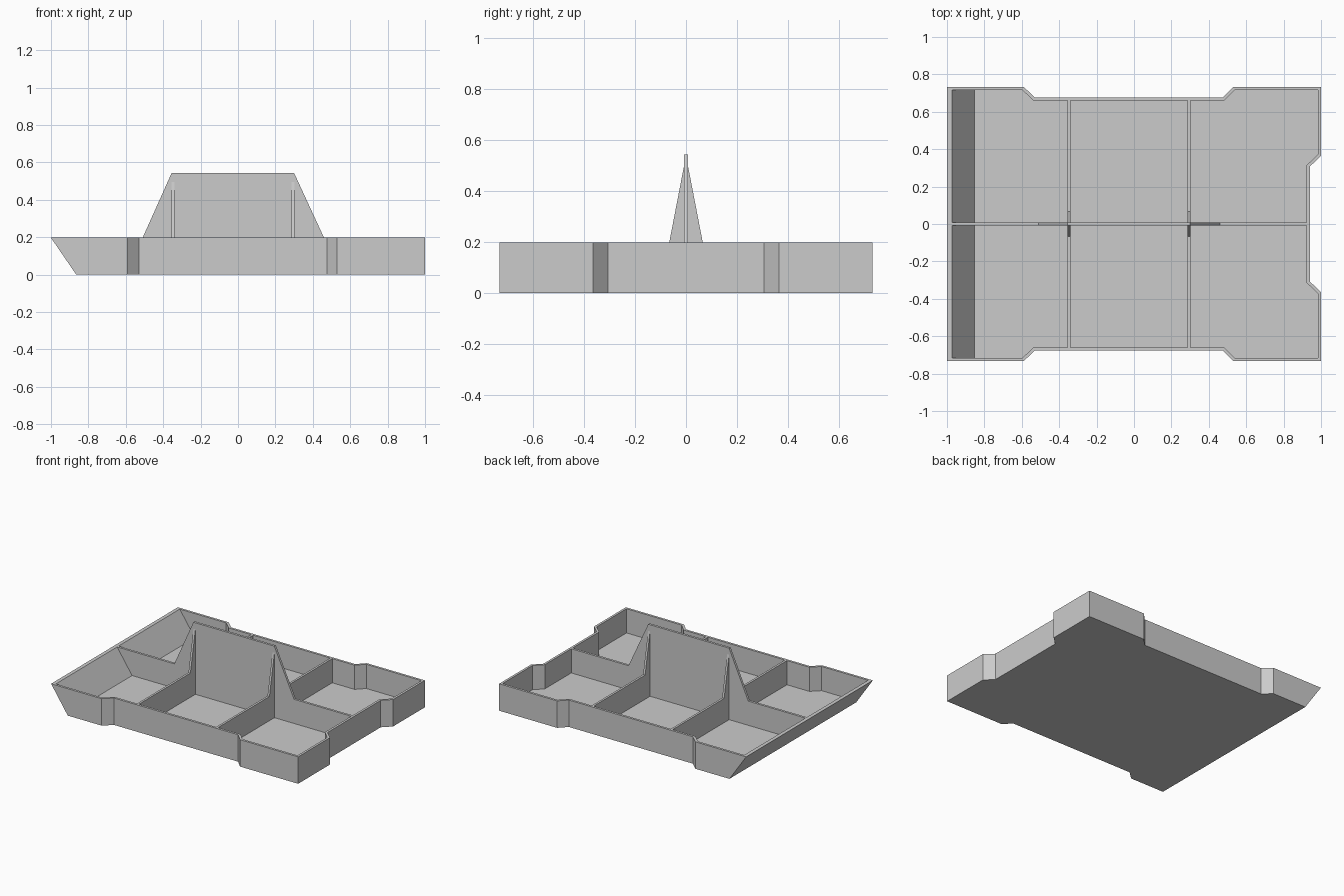
import bpy, bmesh

if "Cube" in bpy.data.objects:
    bpy.data.objects.remove(bpy.data.objects["Cube"])

RIM, FLOOR, WALL = 0.197, 0.02, 0.017
SLOPE = 0.135 / RIM          # lean of the pouring end

grey = bpy.data.materials.new("plain grey")
grey.use_nodes = True
colour = (0.6, 0.6, 0.6, 1)
grey.diffuse_color = colour
grey.node_tree.nodes["Principled BSDF"].inputs["Base Color"].default_value = colour


def finish(name, bm):
    bmesh.ops.recalc_face_normals(bm, faces=bm.faces)
    mesh = bpy.data.meshes.new(name)
    bm.to_mesh(mesh)
    bm.free()
    mesh.materials.append(grey)
    bpy.context.collection.objects.link(bpy.data.objects.new(name, mesh))


def outline(t):
    """Tray plan inset by t, with mitred corners."""
    k = t * 0.414
    half = [(-1 + 1.6 * t, 0.733 - t), (-0.59 - k, 0.733 - t),
            (-0.53 - k, 0.677 - t), (0.475 + k, 0.677 - t),
            (0.53 + k, 0.733 - t), (1 - t, 0.733 - t),
            (1 - t, 0.365 + k), (0.94 - t, 0.307 + k)]
    return half + [(x, -y) for x, y in reversed(half)]


def ring(bm, t, z):
    pts = outline(t)
    left = min(x for x, y in pts)
    return [bm.verts.new((x + (SLOPE * (RIM - z) if x == left else 0), y, z))
            for x, y in pts]


def slab(name, profile, thickness, place):
    """Extrude a flat profile symmetrically; place maps (u, z, offset) to xyz."""
    bm = bmesh.new()
    a, b = [[bm.verts.new(place(u, z, s * thickness / 2)) for u, z in profile]
            for s in (-1, 1)]
    bm.faces.new(a)
    bm.faces.new(b)
    for i in range(len(a)):
        j = (i + 1) % len(a)
        bm.faces.new((a[i], a[j], b[j], b[i]))
    finish(name, bm)


# Tray shell: underside, outer wall, rim, inner wall and floor
bm = bmesh.new()
rings = [ring(bm, 0, 0), ring(bm, 0, RIM), ring(bm, WALL, RIM), ring(bm, WALL, FLOOR)]
bm.faces.new(rings[0])
bm.faces.new(rings[-1])
for lower, upper in zip(rings, rings[1:]):
    for i in range(len(lower)):
        j = (i + 1) % len(lower)
        bm.faces.new((lower[i], lower[j], upper[j], upper[i]))
finish("tray", bm)

# Long divider that rises into the central handle plate
inner_left = -1 + 1.6 * WALL
slab("handle_divider",
     [(inner_left + SLOPE * (RIM - FLOOR), FLOOR), (0.94 - WALL, FLOOR),
      (0.94 - WALL, RIM), (0.46, RIM), (0.30, 0.543), (-0.355, 0.543),
      (-0.51, RIM), (inner_left, RIM)],
     0.017, lambda u, z, o: (u, o, z))

# Cross dividers with tapered braces against the handle
edge = [(0.677 - WALL, FLOOR), (0.677 - WALL, RIM), (0.066, RIM), (0.0085, 0.495)]
brace = edge + [(-y, z) for y, z in reversed(edge)]
for name, x in (("left_cross_divider", 0.293), ("right_cross_divider", -0.347)):
    slab(name, brace, 0.016, lambda u, z, o, x=x: (x + o, u, z))
